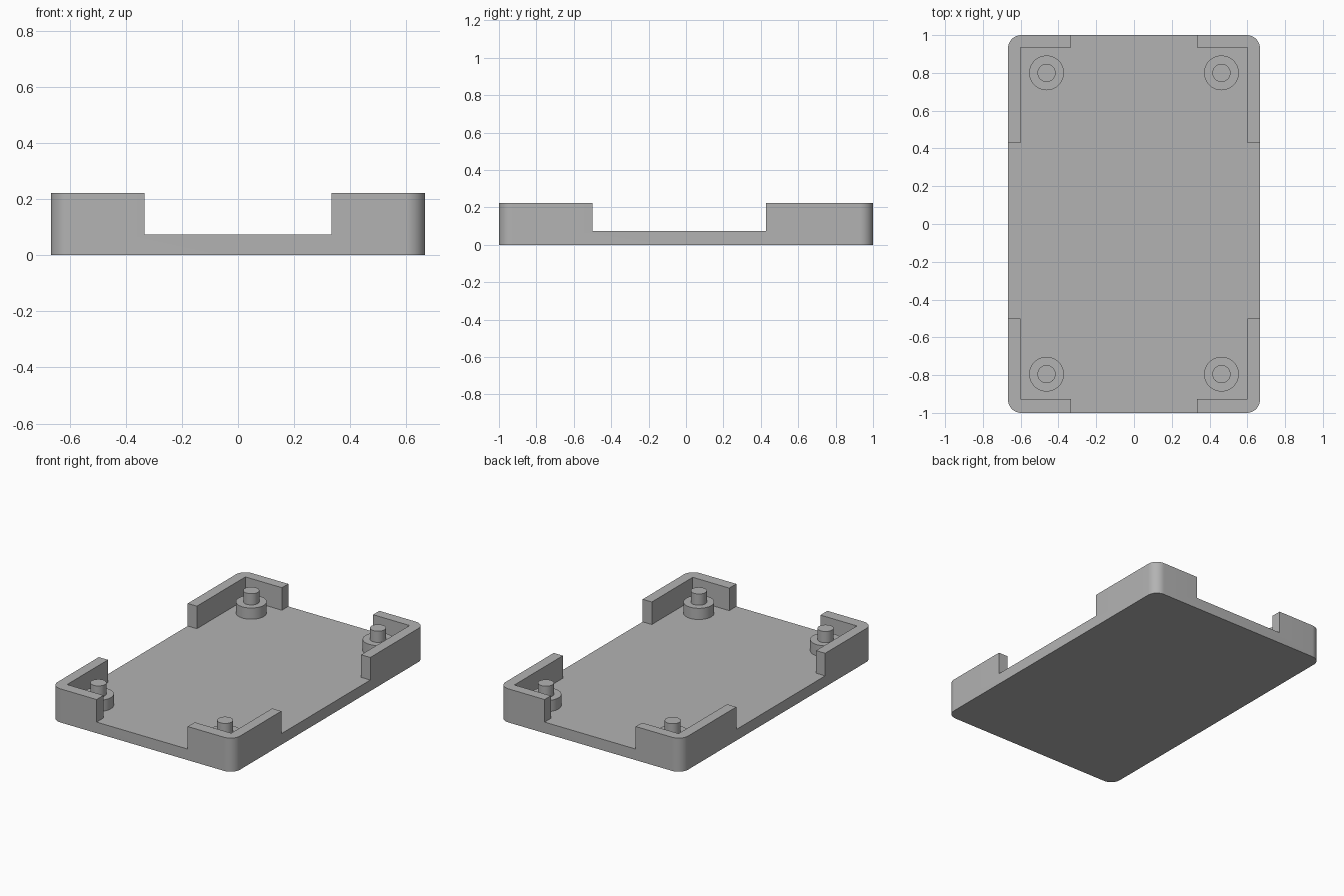
import bpy, bmesh, math

if "Cube" in bpy.data.objects:
    bpy.data.objects.remove(bpy.data.objects["Cube"])

HALF_X, HALF_Y, RADIUS = 0.667, 1.0, 0.07
FLOOR, TOP = 0.073, 0.222

grey = bpy.data.materials.new("light_grey")
grey.use_nodes = True
colour = (0.45, 0.45, 0.45, 1)
grey.diffuse_color = colour
grey.node_tree.nodes["Principled BSDF"].inputs["Base Color"].default_value = colour


def prism(name, outline, z0, z1):
    """Extrude a counter-clockwise outline from z0 to z1."""
    bm = bmesh.new()
    face = bm.faces.new([bm.verts.new((x, y, z0)) for x, y in outline])
    moved = bmesh.ops.extrude_face_region(bm, geom=[face], use_keep_orig=True)["geom"]
    for v in moved:
        if isinstance(v, bmesh.types.BMVert):
            v.co.z = z1
    bmesh.ops.recalc_face_normals(bm, faces=bm.faces)
    mesh = bpy.data.meshes.new(name)
    bm.to_mesh(mesh)
    bm.free()
    mesh.materials.append(grey)
    obj = bpy.data.objects.new(name, mesh)
    bpy.context.collection.objects.link(obj)
    return obj


def activate(obj):
    bpy.ops.object.select_all(action='DESELECT')
    obj.select_set(True)
    bpy.context.view_layer.objects.active = obj


def smooth(obj):
    activate(obj)
    bpy.ops.object.shade_smooth_by_angle(angle=math.radians(35))


def circle(cx, cy, r, n=48):
    return [(cx + r * math.cos(2 * math.pi * i / n),
             cy + r * math.sin(2 * math.pi * i / n)) for i in range(n)]


# Tray block with rounded vertical corners
outline = []
for k, (sx, sy) in enumerate([(1, 1), (-1, 1), (-1, -1), (1, -1)]):
    for i in range(13):
        a = math.pi / 2 * (k + i / 12)
        outline.append((sx * (HALF_X - RADIUS) + RADIUS * math.cos(a),
                        sy * (HALF_Y - RADIUS) + RADIUS * math.sin(a)))
tray = prism("tray", outline, 0, TOP)

# Cross-shaped cutter leaves four L-shaped corner walls above the floor
cross = []
for sx, sy in [(1, 1), (-1, 1), (-1, -1), (1, -1)]:
    inner_y, end_y = (0.934, 0.428) if sy > 0 else (-0.927, -0.5)
    corner = [(sx * 1.1, end_y), (sx * 0.6, end_y), (sx * 0.6, inner_y),
              (sx * 0.333, inner_y), (sx * 0.333, sy * 1.2)]
    cross += corner if sx * sy > 0 else corner[::-1]
cutter = prism("wall_cutter", cross, FLOOR, TOP + 0.2)
cutter.hide_render = True
cut = tray.modifiers.new("cut", 'BOOLEAN')
cut.operation = 'DIFFERENCE'
cut.solver = 'EXACT'
cut.object = cutter
activate(tray)
bpy.ops.object.modifier_apply(modifier=cut.name)
bpy.data.objects.remove(cutter)
smooth(tray)

# Standoff collar and locating pin in each corner
for side, x in (("left", 0.463), ("right", -0.463)):
    for end, y in (("front", -0.795), ("back", 0.8)):
        smooth(prism(f"{end}_{side}_collar", circle(x, y, 0.092), FLOOR, 0.147))
        smooth(prism(f"{end}_{side}_pin", circle(x, y, 0.048), 0.147, 0.221))
